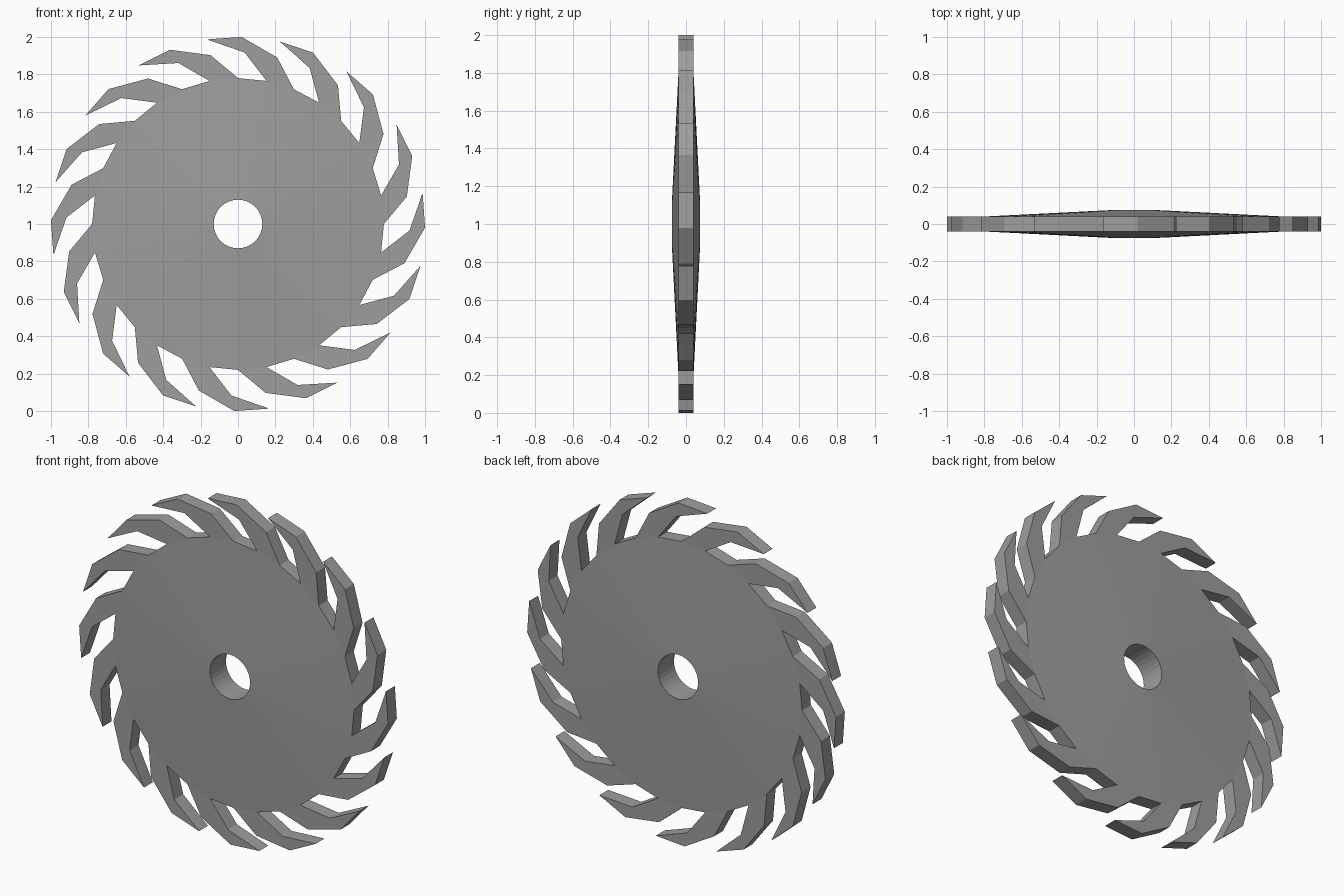
import bpy
import bmesh
import math
from mathutils import Matrix, Vector

cube = bpy.data.objects.get("Cube")
if cube:
    bpy.data.objects.remove(cube, do_unlink=True)

TEETH = 16
SIDES = 2 * TEETH
STEP = 2 * math.pi / TEETH
HOLE_R, RIM_R = 0.13, 0.78
HUB_Y, RIM_Y = 0.074, 0.041

steel = bpy.data.materials.new("steel grey")
grey = (0.34, 0.34, 0.34, 1)
steel.diffuse_color = grey
steel.use_nodes = True
steel.node_tree.nodes["Principled BSDF"].inputs["Base Color"].default_value = grey


def polar(radius, i):
    """Point on a 32-sided ring, clockwise from the top."""
    a = i * STEP / 2
    return Vector((radius * math.sin(a), 0, radius * math.cos(a)))


def ring(bm, radius, y):
    return [bm.verts.new(polar(radius, i) + Vector((0, y, 0))) for i in range(SIDES)]


bm = bmesh.new()

# Tapered disc with a round bore
hole_f, hole_b = ring(bm, HOLE_R, -HUB_Y), ring(bm, HOLE_R, HUB_Y)
rim_f, rim_b = ring(bm, RIM_R, -RIM_Y), ring(bm, RIM_R, RIM_Y)
for i in range(SIDES):
    j = (i + 1) % SIDES
    bm.faces.new((hole_f[i], hole_f[j], rim_f[j], rim_f[i]))
    bm.faces.new((hole_b[j], hole_b[i], rim_b[i], rim_b[j]))
    bm.faces.new((hole_f[j], hole_f[i], hole_b[i], hole_b[j]))
    if i % 2 == 0:  # gap floor between teeth
        bm.faces.new((rim_f[i], rim_f[j], rim_b[j], rim_b[i]))

# Hooked teeth: inner bend, tip, outer crest, outer bend
HOOK = [(0.035, 0.917), (-0.167, 0.987), (0.02, 1.0), (0.21, 0.89)]
for t in range(TEETH):
    turn = Matrix.Rotation(t * STEP, 3, 'Y')
    a, b = 2 * t + 1, (2 * t + 2) % SIDES
    sides = []
    for rim, y in ((rim_f, -RIM_Y), (rim_b, RIM_Y)):
        hook = [bm.verts.new(turn @ Vector((x, y, z))) for x, z in HOOK]
        sides.append([rim[a]] + hook + [rim[b]])
    front, back = sides
    # Split each face at the bend so the hook stays cleanly shaped
    for s in sides:
        bm.faces.new((s[0], s[1], s[4], s[5]))
        bm.faces.new((s[1], s[2], s[3], s[4]))
    for k in range(5):
        bm.faces.new((front[k], front[k + 1], back[k + 1], back[k]))

bmesh.ops.recalc_face_normals(bm, faces=bm.faces)
bmesh.ops.translate(bm, verts=bm.verts, vec=(0, 0, 1))
mesh = bpy.data.meshes.new("saw_blade")
bm.to_mesh(mesh)
bm.free()
mesh.materials.append(steel)
blade = bpy.data.objects.new("saw_blade", mesh)
bpy.context.collection.objects.link(blade)
